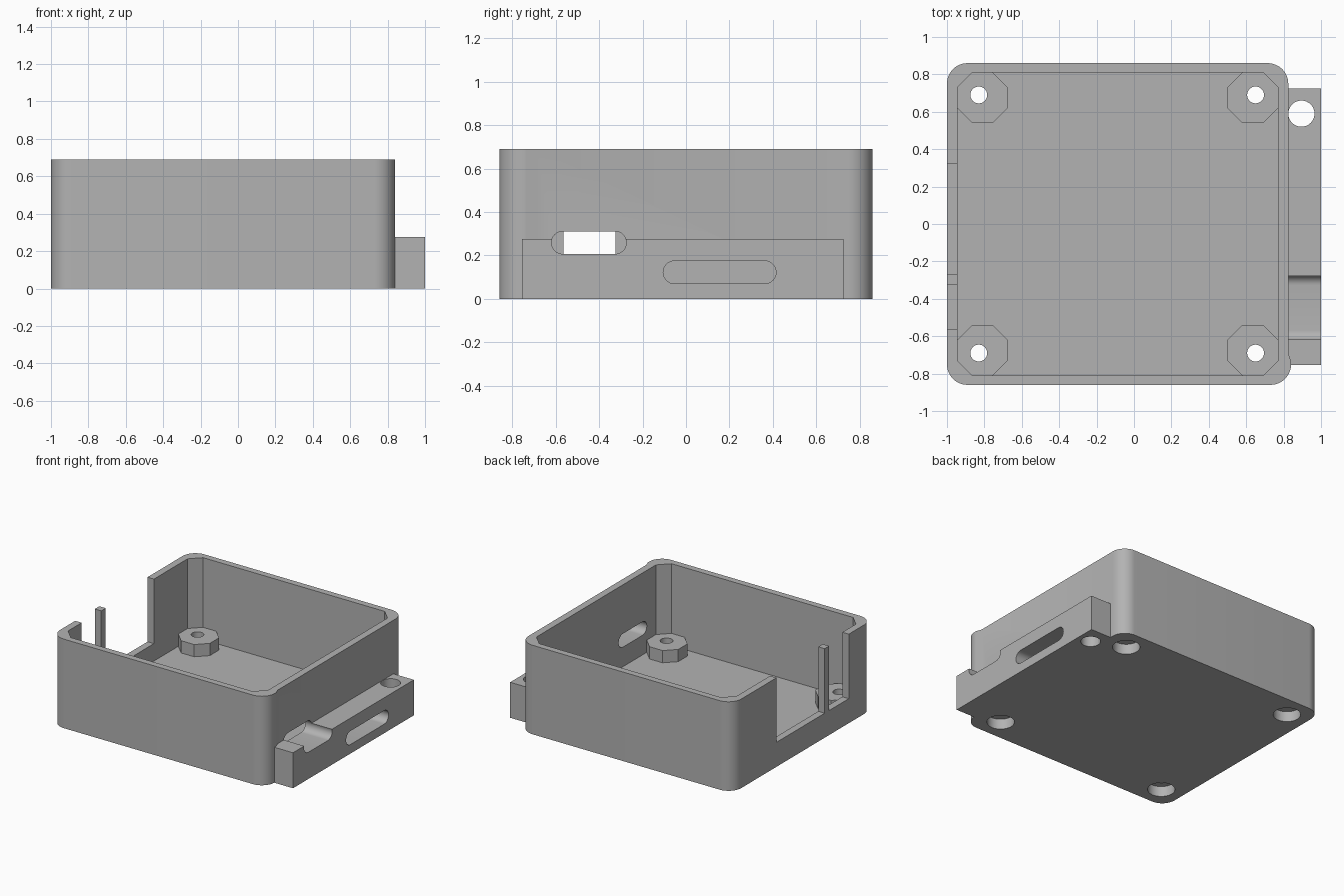
import bpy, bmesh
from math import sin, cos, pi
from mathutils import Vector

cube = bpy.data.objects.get("Cube")
if cube:
    bpy.data.objects.remove(cube, do_unlink=True)

grey = bpy.data.materials.new("plain grey")
grey.use_nodes = True
COLOUR = (0.45, 0.45, 0.45, 1)
grey.diffuse_color = COLOUR
grey.node_tree.nodes["Principled BSDF"].inputs["Base Color"].default_value = COLOUR


def prism(name, outline, low, high, axis="z"):
    """Extrude a 2D outline along z (outline in x, y) or x (outline in y, z)."""
    bm = bmesh.new()
    place = (lambda a, b: (a, b, low)) if axis == "z" else (lambda a, b: (low, a, b))
    shift = Vector((0, 0, high - low)) if axis == "z" else Vector((high - low, 0, 0))
    face = bm.faces.new([bm.verts.new(place(a, b)) for a, b in outline])
    made = bmesh.ops.extrude_face_region(bm, geom=[face])["geom"]
    bmesh.ops.translate(bm, vec=shift, verts=[v for v in made if isinstance(v, bmesh.types.BMVert)])
    bmesh.ops.recalc_face_normals(bm, faces=bm.faces)
    mesh = bpy.data.meshes.new(name)
    bm.to_mesh(mesh)
    bm.free()
    mesh.materials.append(grey)
    obj = bpy.data.objects.new(name, mesh)
    bpy.context.collection.objects.link(obj)
    return obj


def arc(cx, cy, r, start, end, steps):
    return [(cx + r * cos(start + (end - start) * i / steps),
             cy + r * sin(start + (end - start) * i / steps)) for i in range(steps + 1)]


def circle(cx, cy, r, steps=32):
    return arc(cx, cy, r, 0, 2 * pi, steps)[:-1]


def rect(x0, x1, y0, y1):
    return [(x0, y0), (x1, y0), (x1, y1), (x0, y1)]


def chamfered(x0, x1, y0, y1, c):
    return [(x0 + c, y0), (x1 - c, y0), (x1, y0 + c), (x1, y1 - c),
            (x1 - c, y1), (x0 + c, y1), (x0, y1 - c), (x0, y0 + c)]


def stadium(y0, y1, z0, z1):
    r, zc = (z1 - z0) / 2, (z0 + z1) / 2
    return arc(y1 - r, zc, r, -pi / 2, pi / 2, 16) + arc(y0 + r, zc, r, pi / 2, 3 * pi / 2, 16)


def cut(obj, cutters):
    for c in cutters:
        mod = obj.modifiers.new("cut", "BOOLEAN")
        mod.operation, mod.solver, mod.object = "DIFFERENCE", "EXACT", c
    graph = bpy.context.evaluated_depsgraph_get()
    mesh = bpy.data.meshes.new_from_object(obj.evaluated_get(graph))
    obj.modifiers.clear()
    obj.data = mesh


# Main dimensions
X0, X1, Y, TOP = -1.0, 0.825, 0.86, 0.69
IX0, IX1, IY, FLOOR = -0.945, 0.77, 0.81, 0.055
R, BULGE, CHAMFER = 0.11, 0.84, 0.079

# Outer shell outline, with a slight bulge at the front left corner post
outline = (arc(X0 + R, -Y + R, R, pi, 1.5 * pi, 12)
           + arc(BULGE - R, -Y + R, R, -pi / 2, 0, 12)
           + [(BULGE, -0.735), (X1, -0.69)]
           + arc(X1 - R, Y - R, R, 0, pi / 2, 12)
           + arc(X0 + R, Y - R, R, pi / 2, pi, 12))
enclosure = prism("enclosure", outline, 0, TOP)
mount_rail = prism("mount_rail", rect(X1, 1, -0.755, 0.725), 0, 0.275)

# Cutters
cavity = prism("cavity_cutter", chamfered(IX0, IX1, -IY, IY, CHAMFER), FLOOR, 1)
openings = [prism("opening_cutter", rect(-1.1, -0.9, a, b), 0.19, 1.1)
            for a, b in ((-0.565, -0.325), (-0.27, 0.32))]
slots = [prism("port_cutter", stadium(-0.62, -0.275, 0.207, 0.311), 0.7, 1.1, "x"),
         prism("tie_slot_cutter", stadium(-0.105, 0.415, 0.07, 0.175), 0.7, 1.1, "x")]
rail_hole = prism("rail_hole_cutter", circle(0.895, 0.59, 0.07), -0.1, 0.5)

# Octagonal standoffs in the four corners, with screw holes and counterbores
H = 0.135
standoffs, screws = [], []
for sx, side in ((-1, "right"), (1, "left")):
    for sy, end in ((-1, "front"), (1, "back")):
        cx = IX0 + H if sx < 0 else IX1 - H
        cy = sy * (IY - H)
        hx, hy = (-0.83 if sx < 0 else 0.65), sy * 0.69
        post = prism(f"standoff_{end}_{side}",
                     chamfered(cx - H, cx + H, cy - H, cy + H, CHAMFER), FLOOR, 0.15)
        pair = [prism("screw_cutter", circle(hx, hy, 0.045), -0.1, 0.5),
                prism("counterbore_cutter", circle(hx, hy, 0.097), -0.1, 0.08)]
        cut(post, pair)
        standoffs.append(post)
        screws += pair

cut(enclosure, [cavity] + openings + slots + screws)
cut(mount_rail, slots + [rail_hole])

for c in [cavity, rail_hole] + openings + slots + screws:
    bpy.data.objects.remove(c, do_unlink=True)

# Smooth shading on the rounded corners and holes
bpy.ops.object.select_all(action="DESELECT")
for obj in [enclosure, mount_rail] + standoffs:
    obj.select_set(True)
bpy.context.view_layer.objects.active = enclosure
bpy.ops.object.shade_smooth_by_angle(angle=pi / 6)
